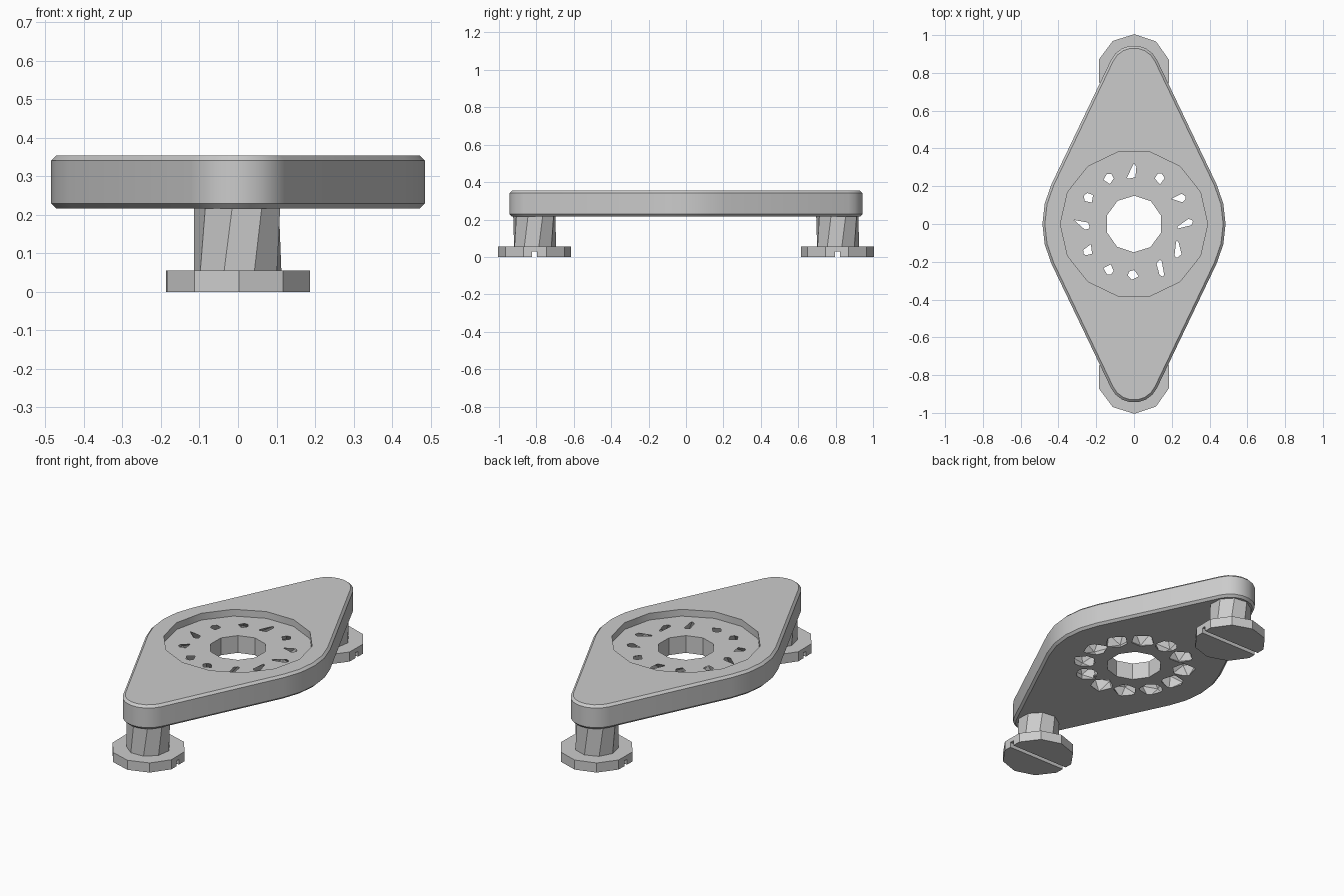
import bpy, bmesh, math, random
from mathutils import Matrix, Euler

random.seed(4)
if "Cube" in bpy.data.objects:
    bpy.data.objects.remove(bpy.data.objects["Cube"], do_unlink=True)

steel = bpy.data.materials.new("grey_steel")
steel.use_nodes = True
GREY = (0.6, 0.6, 0.6, 1)
steel.diffuse_color = GREY
steel.node_tree.nodes["Principled BSDF"].inputs["Base Color"].default_value = GREY

BOTTOM, TOP, FLOOR = 0.216, 0.354, 0.315
STUD_Y = 0.81


def make(name, bm):
    bmesh.ops.recalc_face_normals(bm, faces=bm.faces)
    me = bpy.data.meshes.new(name)
    bm.to_mesh(me)
    bm.free()
    me.materials.append(steel)
    ob = bpy.data.objects.new(name, me)
    bpy.context.collection.objects.link(ob)
    return ob


def loft(name, rings):
    """Closed solid through a stack of equal rings."""
    bm = bmesh.new()
    loops = [[bm.verts.new(p) for p in ring] for ring in rings]
    n = len(loops[0])
    for a, b in zip(loops, loops[1:]):
        for i in range(n):
            bm.faces.new((a[i], a[(i + 1) % n], b[(i + 1) % n], b[i]))
    bm.faces.new(loops[0][::-1])
    bm.faces.new(loops[-1])
    return make(name, bm)


def circle(r, z, n, y=0.0, turn=0.0):
    return [(r * math.cos(turn + math.tau * i / n),
             y + r * math.sin(turn + math.tau * i / n), z) for i in range(n)]


def cut(target, cutter):
    cutter.hide_render = True
    mod = target.modifiers.new("cut", "BOOLEAN")
    mod.operation, mod.solver, mod.object = "DIFFERENCE", "EXACT", cutter
    mod.use_self = True
    bpy.context.view_layer.objects.active = target
    bpy.ops.object.modifier_apply(modifier=mod.name)
    bpy.data.objects.remove(cutter, do_unlink=True)


# Plate: diamond outline of one large and two small tangent arcs
def outline(inset, z):
    big, small = 0.485 - inset, 0.135 - inset
    a = math.asin((big - small) / STUD_Y)
    arcs = [(0, big, -a, a, 4), (STUD_Y, small, a, math.pi - a, 7),
            (0, big, math.pi - a, math.pi + a, 4),
            (-STUD_Y, small, math.pi + a, math.tau - a, 7)]
    return [(r * math.cos(s + (e - s) * i / n), y + r * math.sin(s + (e - s) * i / n), z)
            for y, r, s, e, n in arcs for i in range(n + 1)]


plate = loft("flange_plate", [outline(0.013, BOTTOM), outline(0, BOTTOM + 0.013),
                              outline(0, TOP - 0.013), outline(0.013, TOP)])

# Round recess and centre bore
cut(plate, loft("recess_cutter", [circle(0.39, FLOOR, 14), circle(0.39, 0.5, 14)]))
cut(plate, loft("bore_cutter", [circle(0.15, 0.1, 10, 0, 0.3), circle(0.15, 0.5, 10, 0, 0.3)]))

# Ring of faceted ball pockets, open below and just breaking through the floor
bm = bmesh.new()
for i in range(12):
    spin = Euler([random.uniform(0, math.tau) for _ in range(3)]).to_matrix().to_4x4()
    place = Matrix.Rotation(math.tau * i / 12, 4, "Z") @ Matrix.Translation((0.272, 0, 0.252))
    bmesh.ops.create_icosphere(bm, subdivisions=1, radius=0.08, matrix=place @ spin)
cut(plate, make("pocket_cutter", bm))

bpy.ops.object.select_all(action="DESELECT")
plate.select_set(True)
bpy.context.view_layer.objects.active = plate
bpy.ops.object.shade_smooth_by_angle(angle=math.radians(28))

# Slotted studs under both tips
for side, label in ((-1, "front"), (1, "back")):
    y = side * STUD_Y
    loft(label + "_stud_shank", [circle(0.115, 0.05, 9, y, 0.2), circle(0.115, BOTTOM + 0.01, 9, y, 0.4)])
    head = loft(label + "_stud_head", [circle(0.195, 0, 10, y, 0.3 * side), circle(0.195, 0.055, 10, y, 0.3 * side)])
    bm = bmesh.new()
    bmesh.ops.create_cube(bm, size=1, matrix=Matrix.Translation((0, y, 0)) @ Matrix.Diagonal((1, 0.025, 0.06, 1)))
    cut(head, make("slot_cutter", bm))
